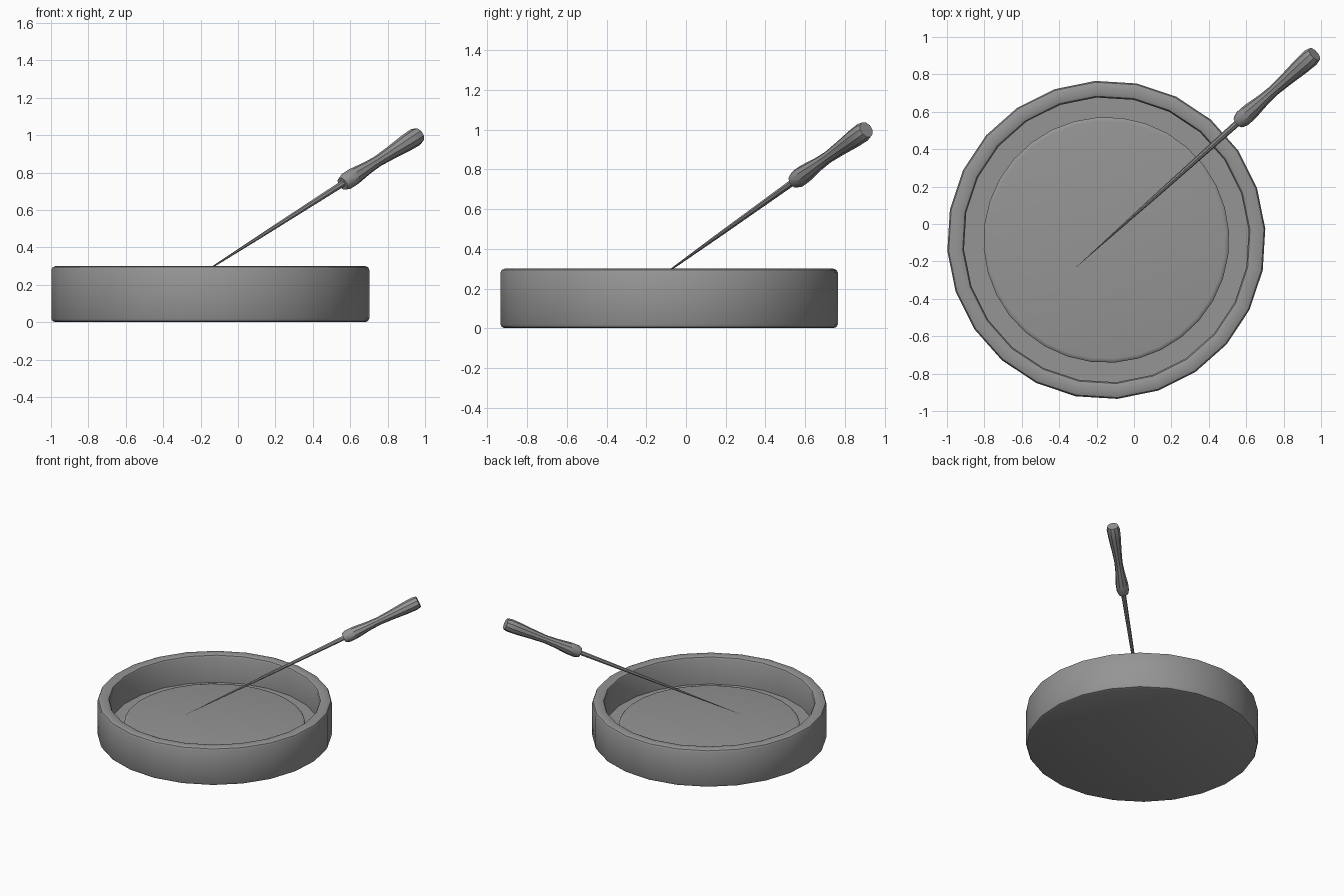
import bpy, math
from mathutils import Vector

cube = bpy.data.objects.get("Cube")
if cube:
    bpy.data.objects.remove(cube, do_unlink=True)

grey = bpy.data.materials.new("plain grey")
grey.use_nodes = True
colour = (0.3, 0.3, 0.3, 1)
grey.diffuse_color = colour
grey.node_tree.nodes["Principled BSDF"].inputs["Base Color"].default_value = colour


def lathe(name, profile, sides, origin, axis=(0, 0, 1), turn=0.0):
    """Spin (radius, height) pairs round an axis; zero radius makes a point."""
    verts, rings, faces = [], [], []
    for r, h in profile:
        start = len(verts)
        count = sides if r > 0 else 1
        for i in range(count):
            a = turn + math.tau * i / sides
            verts.append((r * math.cos(a), r * math.sin(a), h))
        rings.append([start + i % count for i in range(sides)])
    for low, high in zip(rings, rings[1:]):
        for i in range(sides):
            j = (i + 1) % sides
            face = [low[i], low[j], high[j], high[i]]
            faces.append(list(dict.fromkeys(face)))
    # Flat caps close any open end
    if profile[0][0] > 0:
        faces.append(rings[0][::-1])
    if profile[-1][0] > 0:
        faces.append(rings[-1])
    mesh = bpy.data.meshes.new(name)
    mesh.from_pydata(verts, [], faces)
    mesh.materials.append(grey)
    obj = bpy.data.objects.new(name, mesh)
    bpy.context.collection.objects.link(obj)
    obj.location = origin
    obj.rotation_euler = Vector(axis).to_track_quat("Z", "Y").to_euler()
    bpy.ops.object.select_all(action="DESELECT")
    obj.select_set(True)
    bpy.context.view_layer.objects.active = obj
    bpy.ops.object.shade_smooth_by_angle(angle=math.radians(35))
    return obj


centre = Vector((-0.148, -0.085, 0))
turn = math.radians(4)

# Shallow dish with a softened rim and a flat floor
lathe("dish", [(0.83, 0), (0.845, 0.006), (0.852, 0.02), (0.852, 0.28),
               (0.845, 0.294), (0.83, 0.3), (0.785, 0.3), (0.77, 0.294),
               (0.763, 0.28), (0.763, 0.08)], 24, centre, turn=turn)

# Raised disc lying inside the dish
lathe("inner_disc", [(0.657, 0.075), (0.657, 0.115), (0.65, 0.122), (0.635, 0.125)],
      32, centre, turn=turn)

# Pointed tool leaning over the rim
tip = Vector((-0.325, -0.245, 0.175))
end = Vector((0.965, 0.908, 1.0))
axis = end - tip
length = axis.length
grip = 0.685 * length
lathe("needle", [(0, 0), (0.011, 0.35 * length), (0.018, grip + 0.02)], 8, tip, axis)
lathe("handle", [(0.036, grip), (0.046, grip + 0.03), (0.046, grip + 0.09),
                 (0.034, grip + 0.2), (0.03, grip + 0.28), (0.036, grip + 0.38),
                 (0.046, grip + 0.5), (0.049, length - 0.03), (0.042, length)],
      10, tip, axis)
